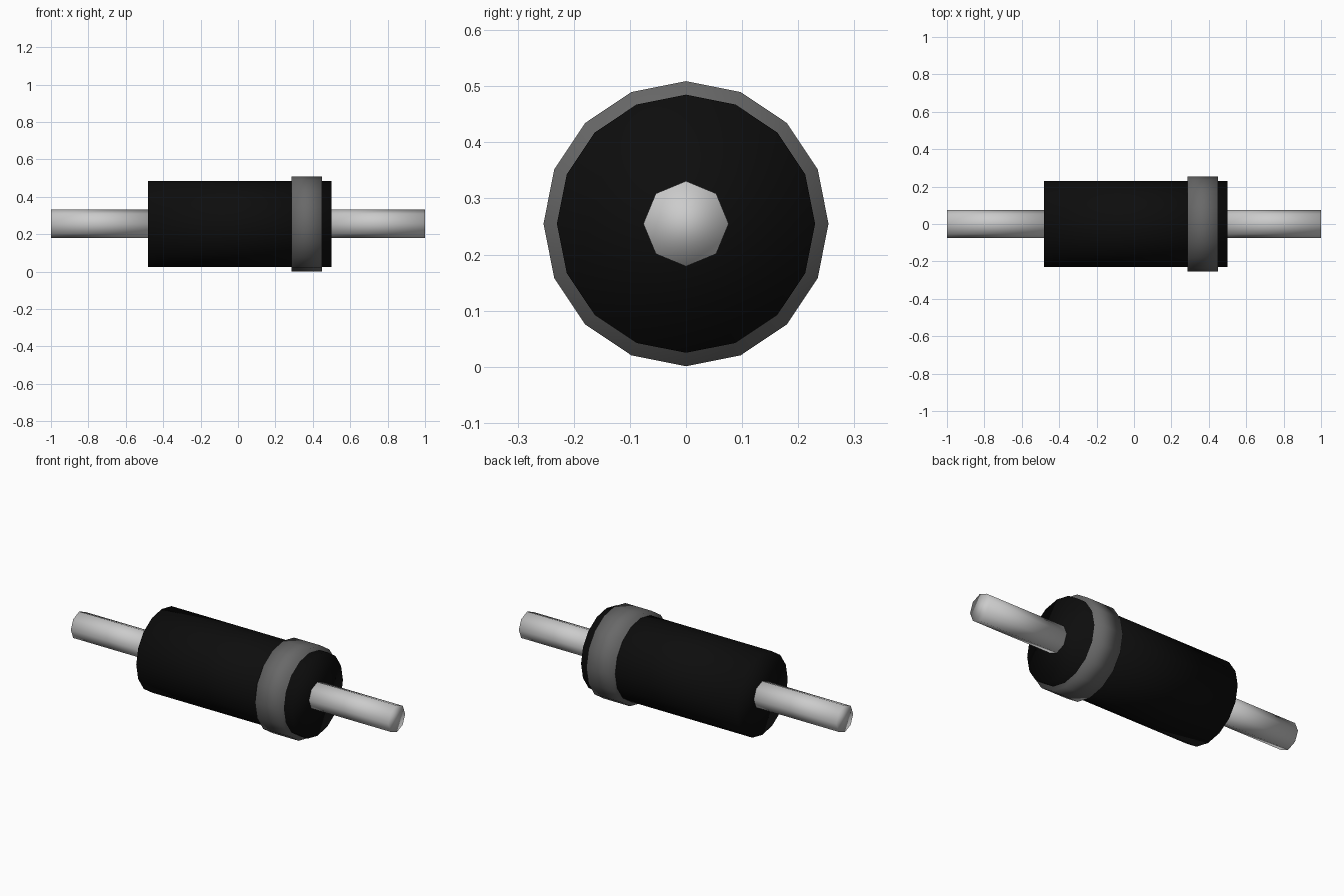
import bpy, math

if "Cube" in bpy.data.objects:
    bpy.data.objects.remove(bpy.data.objects["Cube"])

AXIS_Z = 0.255


def material(name, value):
    m = bpy.data.materials.new(name)
    m.diffuse_color = (value, value, value, 1)
    m.use_nodes = True
    m.node_tree.nodes["Principled BSDF"].inputs["Base Color"].default_value = m.diffuse_color
    return m


def rod(name, x0, x1, radius, sides, mat=None):
    # Capped cylinder lying along x, with a vertex pointing straight up
    bpy.ops.mesh.primitive_cylinder_add(
        vertices=sides, radius=radius, depth=x1 - x0,
        location=((x0 + x1) / 2, 0, AXIS_Z), rotation=(0, math.pi / 2, 0))
    ob = bpy.context.object
    ob.name = name
    bpy.ops.object.transform_apply(location=False, rotation=True, scale=True)
    bpy.ops.object.shade_smooth()
    if mat:
        ob.data.materials.append(mat)
    return ob


black = material("black_plastic", 0.004)
grey = material("band_grey", 0.14)

# Cylindrical component body
rod("body", -0.48, 0.50, 0.23, 16, black)

# Raised marking band near one end
rod("marking_band", 0.285, 0.45, 0.254, 16, grey)

# Wire leads at both ends
rod("left_lead", -1.0, -0.48, 0.076, 8)
rod("right_lead", 0.50, 1.0, 0.076, 8)
